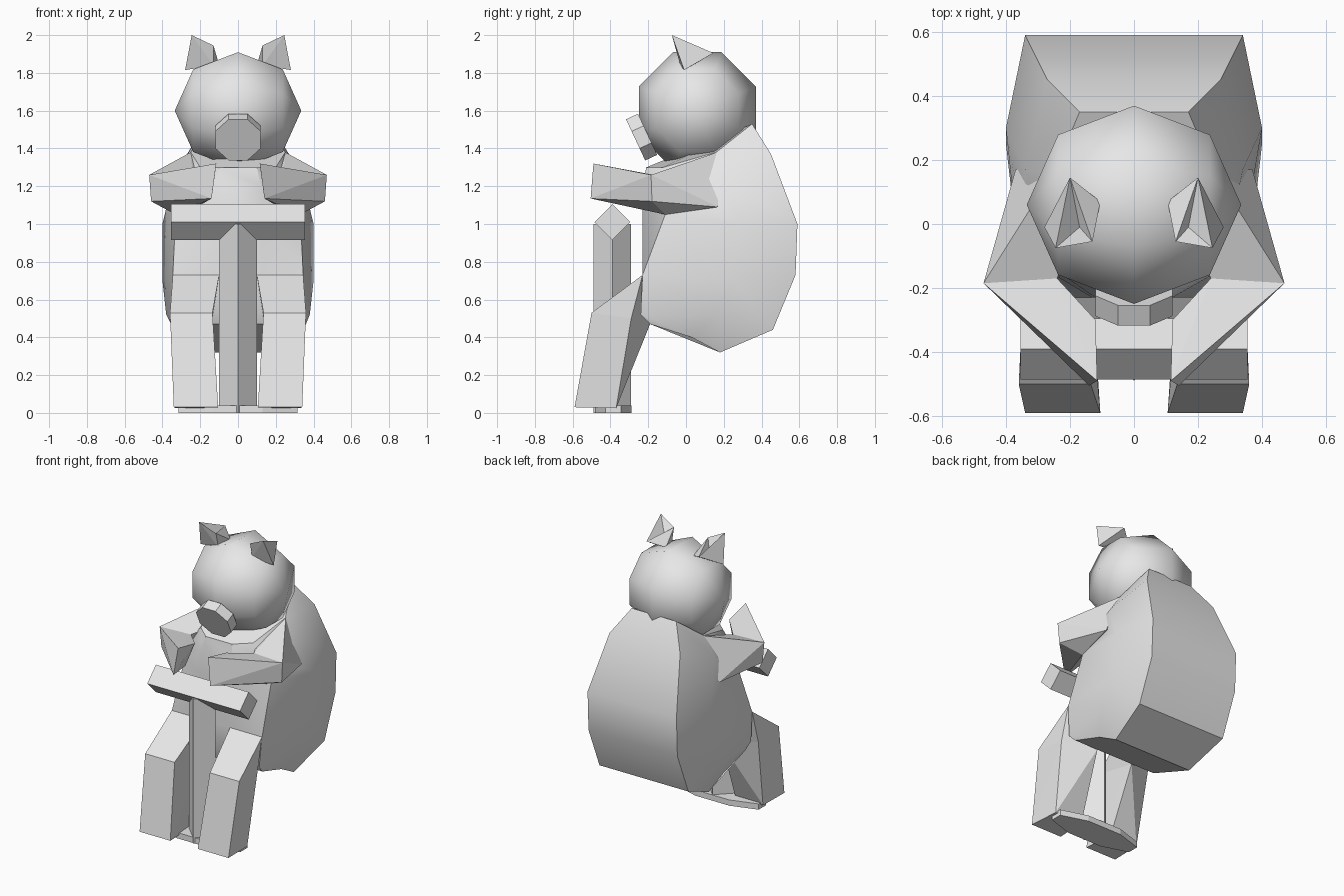
import bpy, bmesh
from math import radians, pi
from mathutils import Matrix, Vector

cube = bpy.data.objects.get("Cube")
if cube:
    bpy.data.objects.remove(cube, do_unlink=True)

grey = bpy.data.materials.new("plain grey")
grey.use_nodes = True
grey.diffuse_color = (0.8, 0.8, 0.8, 1)
grey.node_tree.nodes["Principled BSDF"].inputs["Base Color"].default_value = (0.8, 0.8, 0.8, 1)


def finish(name, bm, angle=None):
    """Turn a bmesh into a named object; angle gives smooth shading."""
    bmesh.ops.recalc_face_normals(bm, faces=bm.faces)
    mesh = bpy.data.meshes.new(name)
    bm.to_mesh(mesh)
    bm.free()
    mesh.materials.append(grey)
    obj = bpy.data.objects.new(name, mesh)
    bpy.context.collection.objects.link(obj)
    if angle:
        bpy.ops.object.select_all(action='DESELECT')
        obj.select_set(True)
        bpy.context.view_layer.objects.active = obj
        bpy.ops.object.shade_smooth_by_angle(angle=radians(angle))
    return obj


def flip(p):
    return (-p[0], p[1], p[2])


def hull_pair(name, points):
    """Faceted solid around a few corners, made on both sides."""
    for side in ("left", "right"):
        bm = bmesh.new()
        for p in points:
            bm.verts.new(p if side == "left" else flip(p))
        out = bmesh.ops.convex_hull(bm, input=bm.verts)
        loose = [v for v in out["geom_interior"] if isinstance(v, bmesh.types.BMVert)]
        bmesh.ops.delete(bm, geom=loose, context='VERTS')
        finish(f"{side}_{name}", bm)


def prism(name, segments, radius, depth, matrix):
    bm = bmesh.new()
    bmesh.ops.create_cone(bm, cap_ends=True, segments=segments, radius1=radius,
                          radius2=radius, depth=depth, matrix=matrix)
    return finish(name, bm)


# Body: rows from neck to seat, each chest, front corner, side, back rim
rows = [
    [(.10, -.21, 1.30), (.20, -.12, 1.30), (.25, .16, 1.38), (.17, .35, 1.53)],
    [(.12, -.23, 1.20), (.28, -.12, 1.20), (.34, .17, 1.25), (.27, .45, 1.37)],
    [(.13, -.23, 1.05), (.33, -.11, 1.05), (.40, .30, 1.00), (.34, .59, 1.00)],
    [(.13, -.23, .73), (.345, -.23, .73), (.40, .25, .70), (.34, .58, .73)],
    [(.12, -.21, .55), (.33, -.24, .52), (.38, .15, .52), (.34, .46, .44)],
    [(.12, -.19, .47), (.32, -.19, .47), (.31, .03, .40), (.30, .18, .32)],
]
bm = bmesh.new()
rings = [[bm.verts.new(p) for p in row + [flip(q) for q in reversed(row)]] for row in rows]
for upper, lower in zip(rings, rings[1:]):
    for i in range(len(upper)):
        j = (i + 1) % len(upper)
        bm.faces.new((upper[i], upper[j], lower[j], lower[i]))
bm.faces.new(rings[0])
bm.faces.new(rings[-1])
finish("body", bm, 35)

# Head: coarse ball with its poles at the ears' sides
bm = bmesh.new()
bmesh.ops.create_uvsphere(bm, u_segments=8, v_segments=4, radius=.335,
                          matrix=Matrix.Translation((0, .06, 1.6))
                          @ Matrix.Rotation(pi / 8, 4, 'X') @ Matrix.Rotation(pi / 2, 4, 'Y'))
finish("head", bm, 80)

# Snout: eight-sided disc tipped downwards
axis = Vector((0, -.9, -.42)).to_track_quat('Z', 'Y').to_matrix().to_4x4()
prism("snout", 8, .13, .07, Matrix.Translation((0, -.235, 1.46))
      @ axis @ Matrix.Rotation(pi / 8, 4, 'Z'))

# Ears: folded points open to the front
tip, back, inner = (.245, -.075, 2.0), (.2, .145, 1.905), (.105, .07, 1.86)
front, outer, fold = (.13, -.055, 1.945), (.28, -.01, 1.815), (.17, -.01, 1.89)
root = (.13, -.03, 1.84)
corners = [tip, back, inner, front, outer, fold, root]
ear_faces = [(0, 1, 4), (0, 5, 1), (0, 3, 5), (3, 1, 5), (3, 2, 1),
             (3, 6, 2), (0, 4, 6), (0, 6, 3), (4, 1, 2), (4, 2, 6)]
for side in ("left", "right"):
    bm = bmesh.new()
    vs = [bm.verts.new(p if side == "left" else flip(p)) for p in corners]
    for f in ear_faces:
        bm.faces.new([vs[i] for i in f])
    finish(side + "_ear", bm)

# Arms: elbows out, hands reaching to the bar
elbow = [(.47, -.185, 1.26), (.46, -.18, 1.12), (.33, -.11, 1.05), (.24, -.17, 1.26)]
hull_pair("upper_arm", elbow + [(.25, .165, 1.38), (.37, .17, 1.09), (.12, .1, 1.3)])
hull_pair("forearm", elbow + [(.115, -.49, 1.32), (.14, -.505, 1.135),
                              (.12, -.30, 1.28), (.20, -.29, 1.1)])

# Legs: bent knees, tapering shins
knee = [(.36, -.50, .53), (.135, -.50, .53), (.35, -.29, .50), (.14, -.19, .47)]
hull_pair("thigh", knee + [(.345, -.23, .73), (.10, -.23, .73)])
hull_pair("shin", knee + [(.34, -.59, .03), (.105, -.59, .03),
                          (.33, -.37, .025), (.12, -.37, .025)])

# Stand: diamond post, diamond crossbar and a wide flat foot
prism("stand_post", 4, .1, 1.0, Matrix.Translation((0, -.39, .5)))
prism("stand_crossbar", 4, .095, .71,
      Matrix.Translation((0, -.39, 1.01)) @ Matrix.Rotation(pi / 2, 4, 'Y'))
prism("stand_base", 8, 1, .04, Matrix.Translation((0, -.385, .02))
      @ Matrix.Diagonal((.34, .105, 1, 1)) @ Matrix.Rotation(pi / 8, 4, 'Z'))
